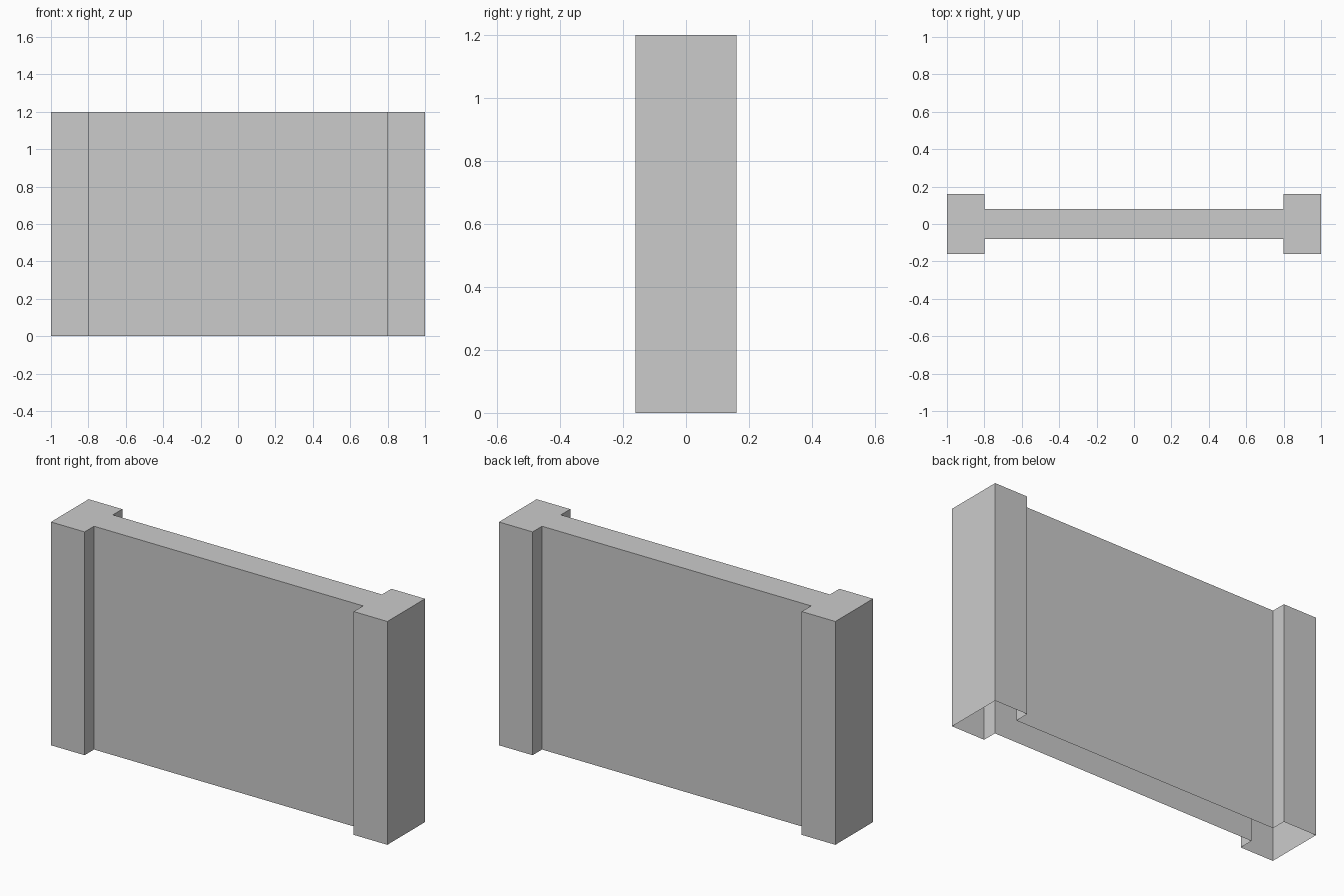
import bpy, bmesh

if "Cube" in bpy.data.objects:
    bpy.data.objects.remove(bpy.data.objects["Cube"])

HEIGHT = 1.2
POST_OUTER, POST_INNER = 1.0, 0.8   # post extents along x
POST_HALF, PANEL_HALF = 0.16, 0.08  # half depths along y

# H-shaped outline: one half, then the same half rotated by 180 degrees
half = [(POST_OUTER, -POST_HALF), (POST_OUTER, POST_HALF),
        (POST_INNER, POST_HALF), (POST_INNER, PANEL_HALF),
        (-POST_INNER, PANEL_HALF), (-POST_INNER, POST_HALF)]
outline = half + [(-x, -y) for x, y in half]

# Wall with end posts: top cap and side walls, open underneath
bm = bmesh.new()
top = bm.faces.new([bm.verts.new((x, y, HEIGHT)) for x, y in outline])
walls = bmesh.ops.extrude_edge_only(bm, edges=list(top.edges))
lower = [v for v in walls["geom"] if isinstance(v, bmesh.types.BMVert)]
bmesh.ops.translate(bm, verts=lower, vec=(0, 0, -HEIGHT))

# Make the walls agree with the upward-facing cap
bmesh.ops.recalc_face_normals(bm, faces=bm.faces)
top.normal_update()
if top.normal.z < 0:
    bmesh.ops.reverse_faces(bm, faces=bm.faces)

mesh = bpy.data.meshes.new("wall_with_posts")
bm.to_mesh(mesh)
bm.free()
bpy.context.collection.objects.link(bpy.data.objects.new("wall_with_posts", mesh))
